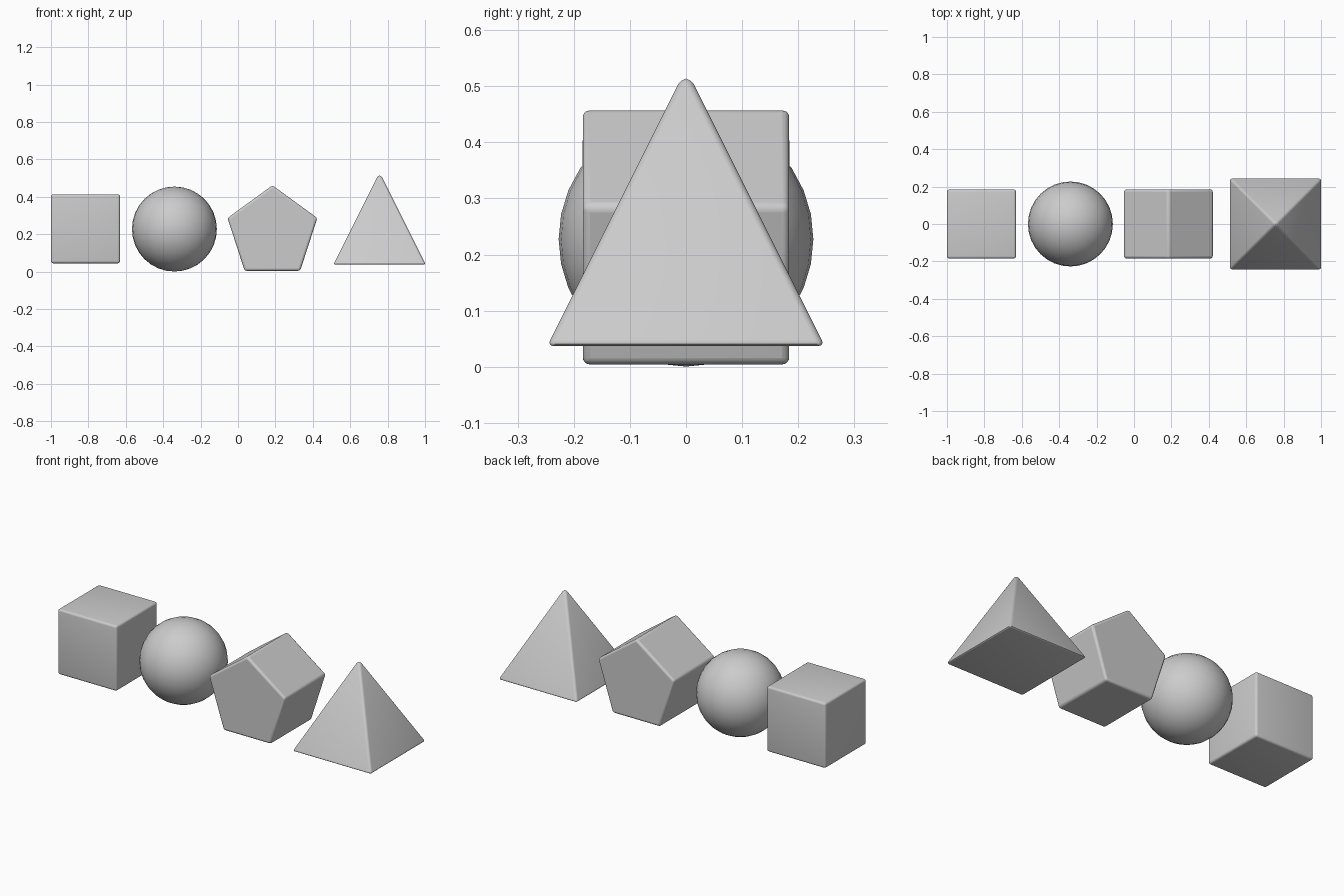
import bpy
from math import radians, pi

if "Cube" in bpy.data.objects:
    bpy.data.objects.remove(bpy.data.objects["Cube"])

BEVEL = 0.0125


def finish(name, bevel=True):
    """Name the active object, round its edges and shade it smooth."""
    ob = bpy.context.object
    ob.name = name
    bpy.ops.object.transform_apply(location=False, rotation=True, scale=True)
    if bevel:
        mod = ob.modifiers.new("round_edges", 'BEVEL')
        mod.width = BEVEL
        mod.segments = 4
        mod.limit_method = 'ANGLE'
        mod.angle_limit = radians(30)
        bpy.ops.object.modifier_apply(modifier=mod.name)
    bpy.ops.object.shade_smooth_by_angle(angle=radians(35))
    return ob


# Cube
bpy.ops.mesh.primitive_cube_add(size=0.369, location=(-0.8155, 0, 0.229))
finish("cube")

# Sphere
bpy.ops.mesh.primitive_uv_sphere_add(segments=32, ring_count=16, radius=0.227,
                                     location=(-0.34, 0, 0.2275))
finish("sphere", bevel=False)

# Pentagonal prism lying along y, one corner up
bpy.ops.mesh.primitive_cylinder_add(vertices=5, radius=0.2525, depth=0.368,
                                    location=(0.184, 0, 0.2085),
                                    rotation=(pi / 2, 0, 0))
prism = finish("pentagon_prism", bevel=False)
top = max(prism.data.vertices, key=lambda v: v.co.z)
if abs(top.co.x) > 0.01:  # flip so the single corner points up
    prism.rotation_euler = (0, pi, 0)
finish("pentagon_prism")

# Square pyramid
half, height, base_z = 0.2475, 0.495, 0.037
bpy.ops.mesh.primitive_cone_add(vertices=4, radius1=half * 2 ** 0.5, radius2=0,
                                depth=height,
                                location=(0.757, 0, base_z + height / 2),
                                rotation=(0, 0, pi / 4))
finish("pyramid")
